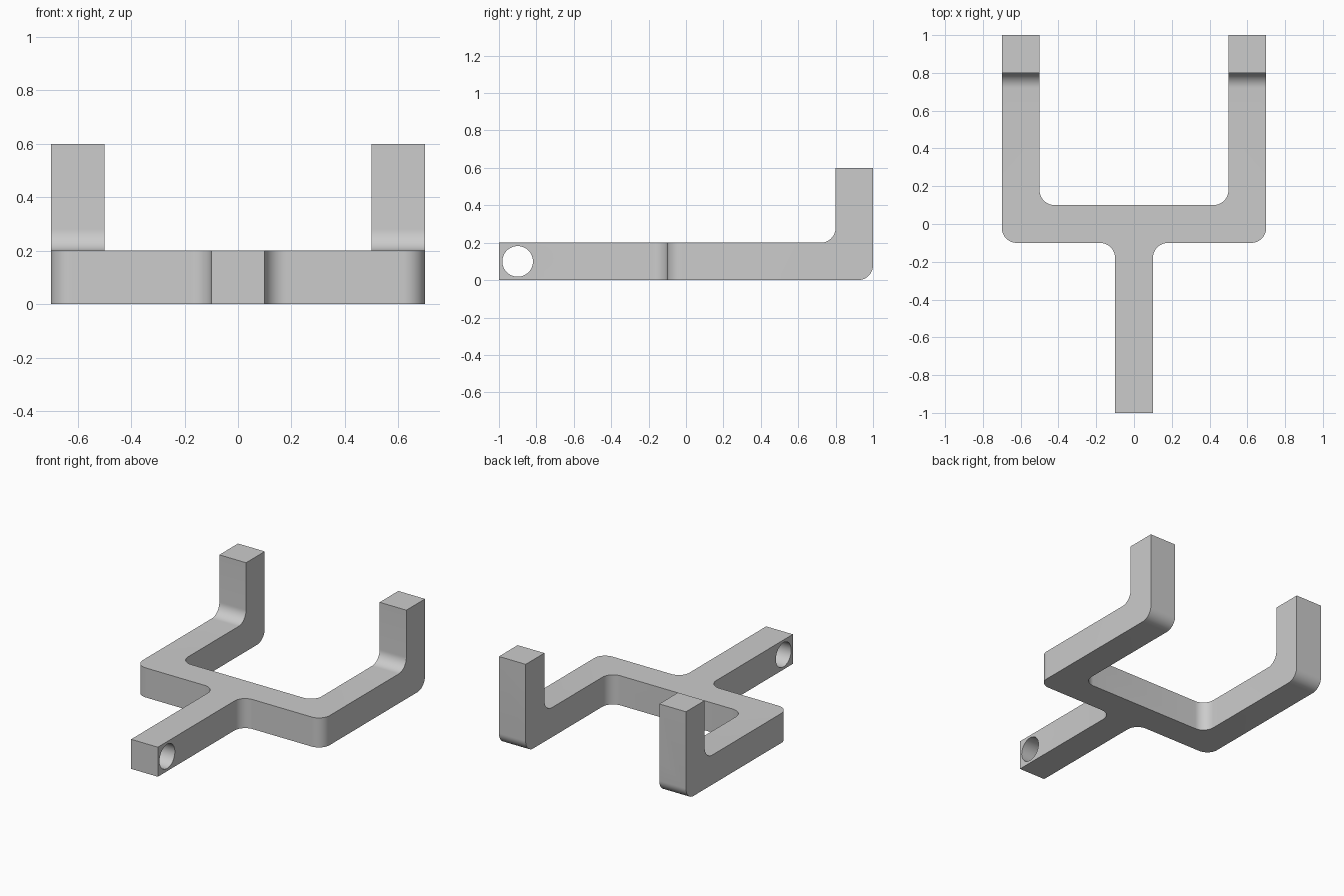
import bpy
import bmesh
import math
from mathutils import Vector

cube = bpy.data.objects.get("Cube")
if cube:
    bpy.data.objects.remove(cube, do_unlink=True)

R = 0.08        # bend radius
BAR = 0.1       # half width of the square bar

grey = bpy.data.materials.new("plain grey")
grey.use_nodes = True
grey.diffuse_color = (0.6, 0.6, 0.6, 1)
grey.node_tree.nodes["Principled BSDF"].inputs["Base Color"].default_value = grey.diffuse_color


def rounded(points, steps=12):
    """Outline with an arc at each (a, b, radius) corner; radius 0 stays sharp."""
    out = []
    for i, (a, b, r) in enumerate(points):
        p = Vector((a, b))
        if not r:
            out.append(p)
            continue
        u = (Vector(points[i - 1][:2]) - p).normalized()
        v = (Vector(points[(i + 1) % len(points)][:2]) - p).normalized()
        centre = p + (u + v) * r
        for k in range(steps + 1):
            t = math.pi / 2 * k / steps
            out.append(centre - v * r * math.cos(t) - u * r * math.sin(t))
    return out


def prism(name, outline, place, depth):
    """Extrude a 2D outline by the depth vector."""
    bm = bmesh.new()
    face = bm.faces.new([bm.verts.new(place(*p)) for p in outline])
    ext = bmesh.ops.extrude_face_region(bm, geom=[face])
    verts = [g for g in ext["geom"] if isinstance(g, bmesh.types.BMVert)]
    bmesh.ops.translate(bm, verts=verts, vec=depth)
    bmesh.ops.recalc_face_normals(bm, faces=bm.faces)
    mesh = bpy.data.meshes.new(name)
    bm.to_mesh(mesh)
    bm.free()
    mesh.materials.append(grey)
    obj = bpy.data.objects.new(name, mesh)
    bpy.context.collection.objects.link(obj)
    return obj


# Plan of the fork: right half, mirrored to close the outline
half = [(BAR, -1, 0), (BAR, -BAR, R), (0.7, -BAR, R), (0.7, 1, 0),
        (0.5, 1, 0), (0.5, BAR, R)]
plan = half + [(-x, y, r) for x, y, r in reversed(half)]
fork = prism("fork", rounded(plan), lambda x, y: (x, y, 0), (0, 0, 0.6))

# Side profile: flat bar that bends up into the prongs
side = [(-1.1, 0, 0), (1, 0, R), (1, 0.6, 0), (0.8, 0.6, 0),
        (0.8, 0.2, R), (-1.1, 0.2, 0)]
bend = prism("bend_cutter", rounded(side), lambda y, z: (-1, y, z), (2, 0, 0))

# Cross hole near the end of the stem
ring = [(-0.9 + 0.082 * math.cos(math.tau * i / 48),
         0.1 + 0.082 * math.sin(math.tau * i / 48)) for i in range(48)]
hole = prism("hole_cutter", ring, lambda y, z: (-0.5, y, z), (1, 0, 0))

bpy.ops.object.select_all(action="DESELECT")
bpy.context.view_layer.objects.active = fork
fork.select_set(True)
for cutter, operation in ((bend, "INTERSECT"), (hole, "DIFFERENCE")):
    mod = fork.modifiers.new(cutter.name, "BOOLEAN")
    mod.object = cutter
    mod.operation = operation
    mod.solver = "EXACT"
    bpy.ops.object.modifier_apply(modifier=mod.name)
    bpy.data.objects.remove(cutter, do_unlink=True)
bpy.ops.object.shade_smooth_by_angle(angle=math.radians(30))
